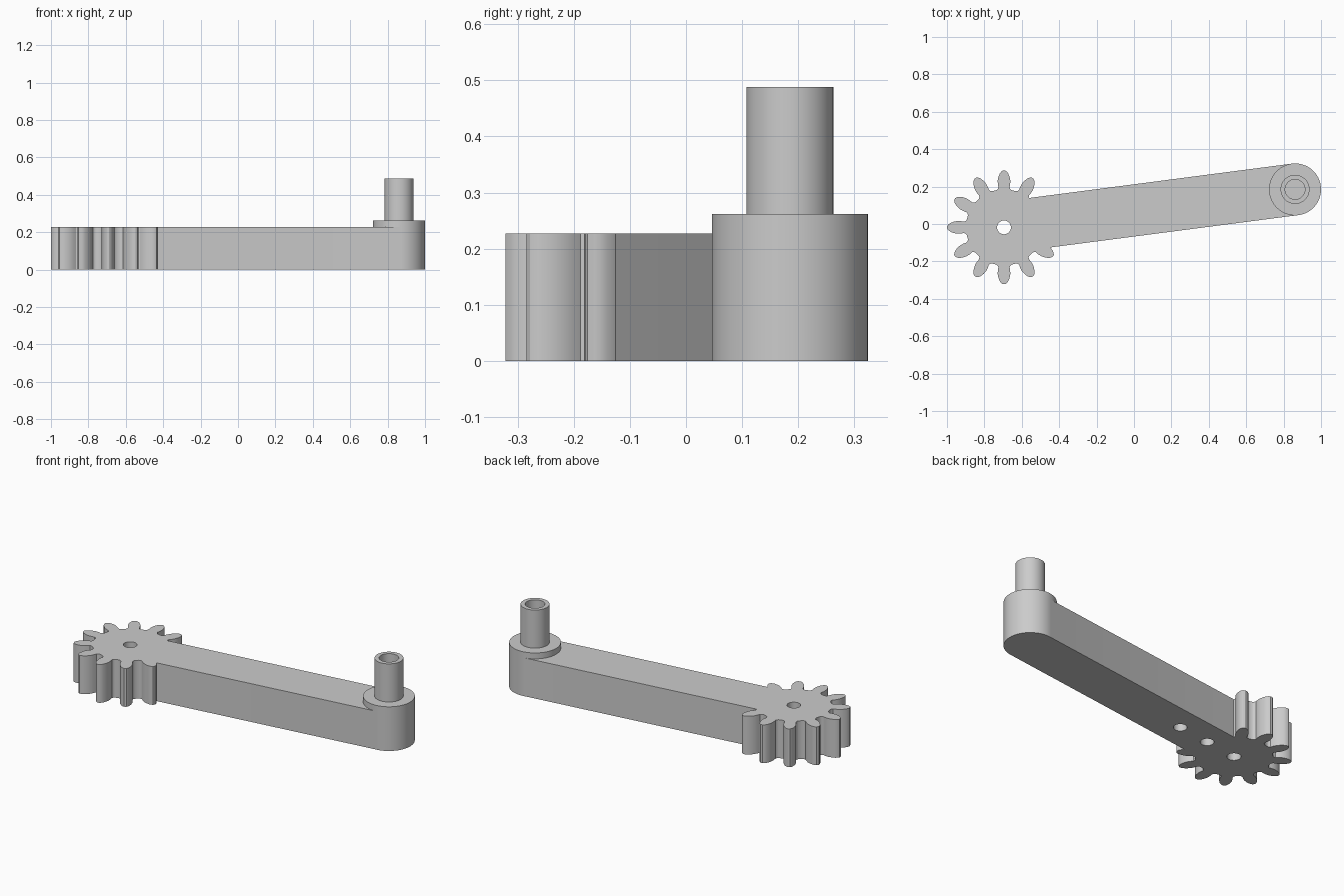
import bpy, bmesh, math
from mathutils import Vector

cube = bpy.data.objects.get("Cube")
if cube:
    bpy.data.objects.remove(cube, do_unlink=True)

GEAR = Vector((-0.695, -0.018))
BOSS = Vector((0.861, 0.185))
AXIS = (BOSS - GEAR).normalized()
SIDE = Vector((-AXIS.y, AXIS.x))
BOSS_R, THICK = 0.139, 0.227
TEETH = 12

grey = bpy.data.materials.new("plain grey")
grey.use_nodes = True
grey.diffuse_color = (0.6, 0.6, 0.6, 1)
grey.node_tree.nodes["Principled BSDF"].inputs["Base Color"].default_value = (0.6, 0.6, 0.6, 1)


def prism(name, outline, z0, z1):
    """Extrude a counter-clockwise outline from z0 to z1."""
    bm = bmesh.new()
    face = bm.faces.new([bm.verts.new((p[0], p[1], z0)) for p in outline])
    top = bmesh.ops.extrude_face_region(bm, geom=[face])["geom"]
    bmesh.ops.translate(bm, vec=(0, 0, z1 - z0),
                        verts=[v for v in top if isinstance(v, bmesh.types.BMVert)])
    bmesh.ops.recalc_face_normals(bm, faces=bm.faces)
    mesh = bpy.data.meshes.new(name)
    bm.to_mesh(mesh)
    bm.free()
    mesh.materials.append(grey)
    ob = bpy.data.objects.new(name, mesh)
    bpy.context.collection.objects.link(ob)
    return ob


def cylinder(name, centre, r, z0, z1, n=64):
    ring = [centre + r * Vector((math.cos(i * math.tau / n), math.sin(i * math.tau / n)))
            for i in range(n)]
    return prism(name, ring, z0, z1)


def combine(target, tool, operation):
    """Apply an exact boolean and discard the tool."""
    bpy.context.view_layer.objects.active = target
    mod = target.modifiers.new("combine", "BOOLEAN")
    mod.operation, mod.solver, mod.object = operation, "EXACT", tool
    bpy.ops.object.modifier_apply(modifier=mod.name)
    bpy.data.objects.remove(tool, do_unlink=True)


# Gear: one rounded tooth flank (radius, half width), mirrored and repeated
flank = [(0.199, 0.041), (0.205, 0.034), (0.214, 0.030), (0.23, 0.033), (0.25, 0.034),
         (0.27, 0.030), (0.287, 0.023), (0.298, 0.015), (0.304, 0.006)]
tooth = [(r, -w) for r, w in flank] + [(r, w) for r, w in reversed(flank)]
outline = []
for i in range(TEETH):
    a = i * math.tau / TEETH
    u, v = Vector((math.cos(a), math.sin(a))), Vector((-math.sin(a), math.cos(a)))
    outline += [GEAR + u * r + v * w for r, w in tooth]
body = prism("gear_arm", outline, 0, THICK)

# Arm, boss and post
w = SIDE * (BOSS_R - 0.0005)
arm = prism("arm", [GEAR - w, BOSS - w, BOSS + w, GEAR + w], 0, THICK)
combine(body, arm, "UNION")
combine(body, cylinder("boss", BOSS, BOSS_R, 0, 0.262), "UNION")
combine(body, cylinder("post", BOSS, 0.0775, 0.2, 0.488), "UNION")

# Bore in the post, shaft hole, and two blind holes underneath
combine(body, cylinder("post_bore", BOSS, 0.053, 0.262, 0.6), "DIFFERENCE")
combine(body, cylinder("shaft_hole", GEAR, 0.037, -0.1, 0.4, 32), "DIFFERENCE")
for k in (1, 2):
    hole = cylinder("blind_hole", GEAR + AXIS * 0.207 * k, 0.036, -0.1, 0.12, 32)
    combine(body, hole, "DIFFERENCE")

# Smooth the round walls, keep the rims sharp
bpy.ops.object.select_all(action="DESELECT")
body.select_set(True)
bpy.context.view_layer.objects.active = body
bpy.ops.object.shade_smooth_by_angle(angle=math.radians(30))
